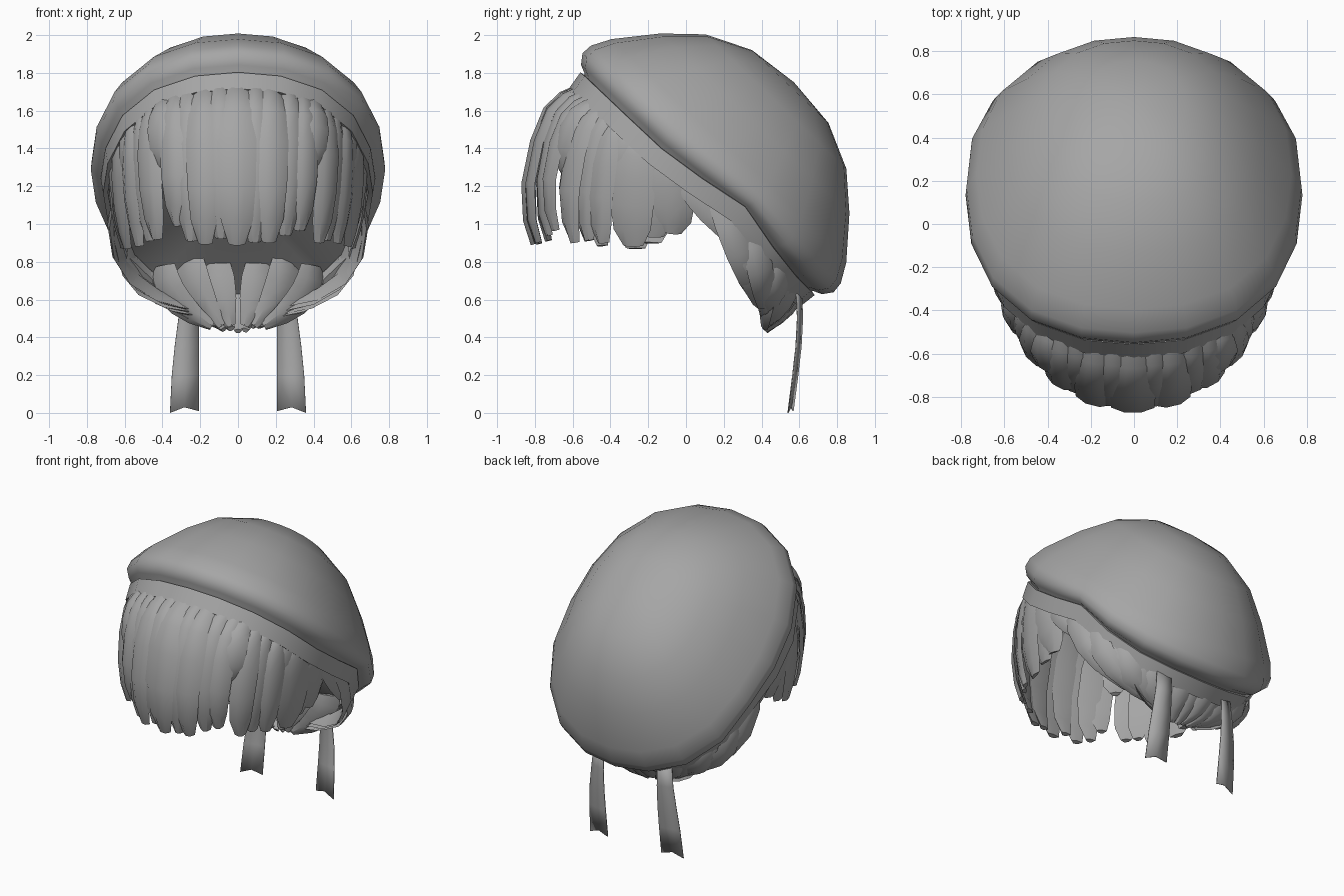
import bpy, bmesh, math, random
from mathutils import Vector

random.seed(4)
cube = bpy.data.objects.get("Cube")
if cube:
    bpy.data.objects.remove(cube, do_unlink=True)

grey = bpy.data.materials.new("soft_grey")
grey.use_nodes = True
grey.diffuse_color = (0.38, 0.38, 0.38, 1)
grey.node_tree.nodes["Principled BSDF"].inputs["Base Color"].default_value = (0.38, 0.38, 0.38, 1)

# Tilted hat frame: UP is the crown axis, BACK runs down the rim to the nape
CENTRE = Vector((0, 0.02, 1.17))
UP = Vector((0, 0.69, 0.725))
BACK = Vector((0, 0.725, -0.69))
WIDTH = 0.85
SIDES = 20


def on_hat(angle, radius, height, lift=0.0):
    """Point on the hat; angle 0 is the front, lift raises the rim over the ears."""
    radius *= 1 + 0.045 * math.sin(2 * angle) ** 2
    v = -radius * math.cos(angle)
    height += lift * math.exp(-((v - 0.25) / 0.27) ** 2)
    return CENTRE + UP * height + BACK * v + Vector((radius * WIDTH * math.sin(angle), 0, 0))


def finish(name, bm, sharp=40):
    bmesh.ops.recalc_face_normals(bm, faces=bm.faces)
    mesh = bpy.data.meshes.new(name)
    bm.to_mesh(mesh)
    bm.free()
    mesh.materials.append(grey)
    for p in mesh.polygons:
        p.use_smooth = True
    mesh.set_sharp_from_angle(angle=math.radians(sharp))
    obj = bpy.data.objects.new(name, mesh)
    bpy.context.collection.objects.link(obj)
    return obj


def bridge(bm, a, b):
    n = len(a)
    for i in range(n):
        bm.faces.new((a[i], a[(i + 1) % n], b[(i + 1) % n], b[i]))


def fan(bm, ring, point):
    centre = bm.verts.new(point)
    for i in range(len(ring)):
        bm.faces.new((ring[i], ring[(i + 1) % len(ring)], centre))


def hat_ring(bm, radius, height, lift):
    return [bm.verts.new(on_hat(math.tau * i / SIDES, radius, height, lift)) for i in range(SIDES)]


# Puffed crown, closed underneath by a nearly flat lining
profile = [(0.80, 0.0), (0.835, 0.07), (0.88, 0.09), (0.917, 0.14), (0.912, 0.2), (0.857, 0.30),
           (0.69, 0.50), (0.515, 0.66), (0.28, 0.77)]
bm = bmesh.new()
rings = [hat_ring(bm, r, h, 0.09 * max(0, 1 - h / 0.4)) for r, h in profile]
for a, b in zip(rings, rings[1:]):
    bridge(bm, a, b)
fan(bm, rings[-1], on_hat(0, 0, 0.8))
fan(bm, rings[0], on_hat(0, 0, 0.03))
finish("hat_crown", bm, 60)

# Band around the rim
bm = bmesh.new()
rings = [hat_ring(bm, r, h, 0.085) for r, h in
         [(0.81, -0.04), (0.84, -0.045), (0.855, 0.06), (0.81, 0.065)]]
for i in range(4):
    bridge(bm, rings[i], rings[(i + 1) % 4])
finish("hat_band", bm, 30)


def strand(bm, path, widths, pivot, bulge):
    """Tapered lock of hair with a lens-shaped cross-section."""
    sections = []
    for i, p in enumerate(path):
        tangent = (path[min(i + 1, len(path) - 1)] - path[max(i - 1, 0)]).normalized()
        side = tangent.cross(p - pivot).normalized()
        out = side.cross(tangent).normalized()
        w = widths[i]
        sections.append([bm.verts.new(q) for q in (
            p - side * w, p - side * w * 0.4 + out * bulge, p + side * w * 0.4 + out * bulge,
            p + side * w, p - out * bulge * 0.3)])
    for a, b in zip(sections, sections[1:]):
        bridge(bm, a, b)
    bm.faces.new(sections[0])
    bm.faces.new(sections[-1])


# Fringe: locks fan out from the front of the band, swell forward and hang down
drop = [0, 0.06, 0.15, 0.35, 0.62, 0.85, 1]
swell = [0, 0.38, 0.63, 0.85, 1, 0.97, 0.84]
taper = [0.65, 0.75, 0.9, 1.05, 1, 0.85, 0.45]
locks = [(0, 0.1, 0.91), (9, 0.075, 0.92), (17, 0.085, 0.91), (25, 0.075, 0.93),
         (33, 0.075, 0.98), (40, 0.08, 1.27), (47, 0.08, 0.92), (54, 0.075, 0.9),
         (61, 0.08, 0.89), (68, 0.09, 1.12), (76, 0.12, 0.88), (84, 0.12, 0.92), (92, 0.11, 0.97)]
bm = bmesh.new()
for sign in (1, -1):
    for index, (degrees, half, end) in enumerate(locks):
        if degrees == 0 and sign < 0:
            continue
        a = math.radians(sign * degrees + random.uniform(-1, 1))
        root = on_hat(a * (0.95 - 0.15 * degrees / 90), 0.79, 0.02)
        end += random.uniform(-0.02, 0.02)
        depth = 1 - 0.025 * (index % 2)
        path = []
        for t, f in zip(drop, swell):
            shell = Vector((0.665 * math.sin(a) * depth, -0.1 - 0.75 * math.cos(a) * depth, 0))
            p = root.lerp(shell, f)
            p.x *= 1 - 0.1 * t * t
            p.z = root.z + (end - root.z) * t
            path.append(p)
        strand(bm, path, [half * k for k in taper], Vector((0, -0.1, 1.15)), 0.022)
finish("fringe_hair", bm, 35)


def nape_lock(bm, root, mid, end, half, pivot):
    """Lock on a smooth arc from root through mid to end."""
    control = mid * 2 - (root + end) / 2
    path = [root * (1 - t) ** 2 + control * 2 * t * (1 - t) + end * t * t
            for t in (0, 0.2, 0.4, 0.6, 0.8, 1)]
    strand(bm, path, [half * k for k in (0.8, 1, 1, 0.9, 0.65, 0.3)], pivot, 0.02)


# Nape hair: outer locks drop from the rim and gather at the nape
bm = bmesh.new()
count = 19
for i in range(count):
    a = math.radians(-84 + 168 * i / (count - 1))
    s, c = math.sin(a), math.cos(a)
    root = on_hat(math.pi - a, 0.75, 0.11)
    mid = Vector((0.61 * s, 0.285 + 0.285 * c, 0.80 - 0.24 * c))
    end = Vector((0.23 * s, 0.42, 0.44 + 0.12 * s * s + random.uniform(-0.01, 0.02)))
    if i % 2:
        mid.x *= 0.97
        mid.y -= 0.015
    nape_lock(bm, root, mid, end, 0.075, Vector((0, 0.1, 0.95)))

for sign in (1, -1):
    # Sideburn lock running along the rim
    nape_lock(bm, on_hat(sign * math.radians(84), 0.77, 0.04),
              on_hat(sign * math.radians(98), 0.77, 0.0),
              Vector((sign * 0.6, 0.27, 0.88)), 0.07, Vector((0, 0.1, 0.95)))
    # Inner locks line the front of the gathered hair
    for x, top in ((0.11, 0.79), (0.25, 0.82), (0.39, 0.78)):
        nape_lock(bm, Vector((sign * x, 0.44, top)),
                  Vector((sign * x * 0.85, 0.42, top - 0.17)),
                  Vector((sign * x * 0.35, 0.42, 0.46)), 0.09, Vector((0, 0.9, 0.65)))
finish("nape_hair", bm, 35)

# Two swallow-tailed ribbons hanging from the back of the band
for name, sign in (("left_ribbon", 1), ("right_ribbon", -1)):
    bm = bmesh.new()
    rows = []
    for z, outer, y in [(0.64, 0.30, 0.6), (0.5, 0.315, 0.605), (0.35, 0.335, 0.597),
                        (0.2, 0.35, 0.58), (0.01, 0.36, 0.555)]:
        notch = 0.02 if z < 0.1 else 0
        rows.append([bm.verts.new((sign * x, y + dy, z + dz)) for x, dy, dz in
                     ((0.207, 0.012, 0), ((0.207 + outer) / 2, 0, notch),
                      (outer, -0.015, -notch / 2))])
    for a, b in zip(rows, rows[1:]):
        for i in range(2):
            bm.faces.new((a[i], a[i + 1], b[i + 1], b[i]))
    ribbon = finish(name, bm)
    solid = ribbon.modifiers.new("cloth_thickness", "SOLIDIFY")
    solid.thickness = 0.006
    solid.offset = 0
